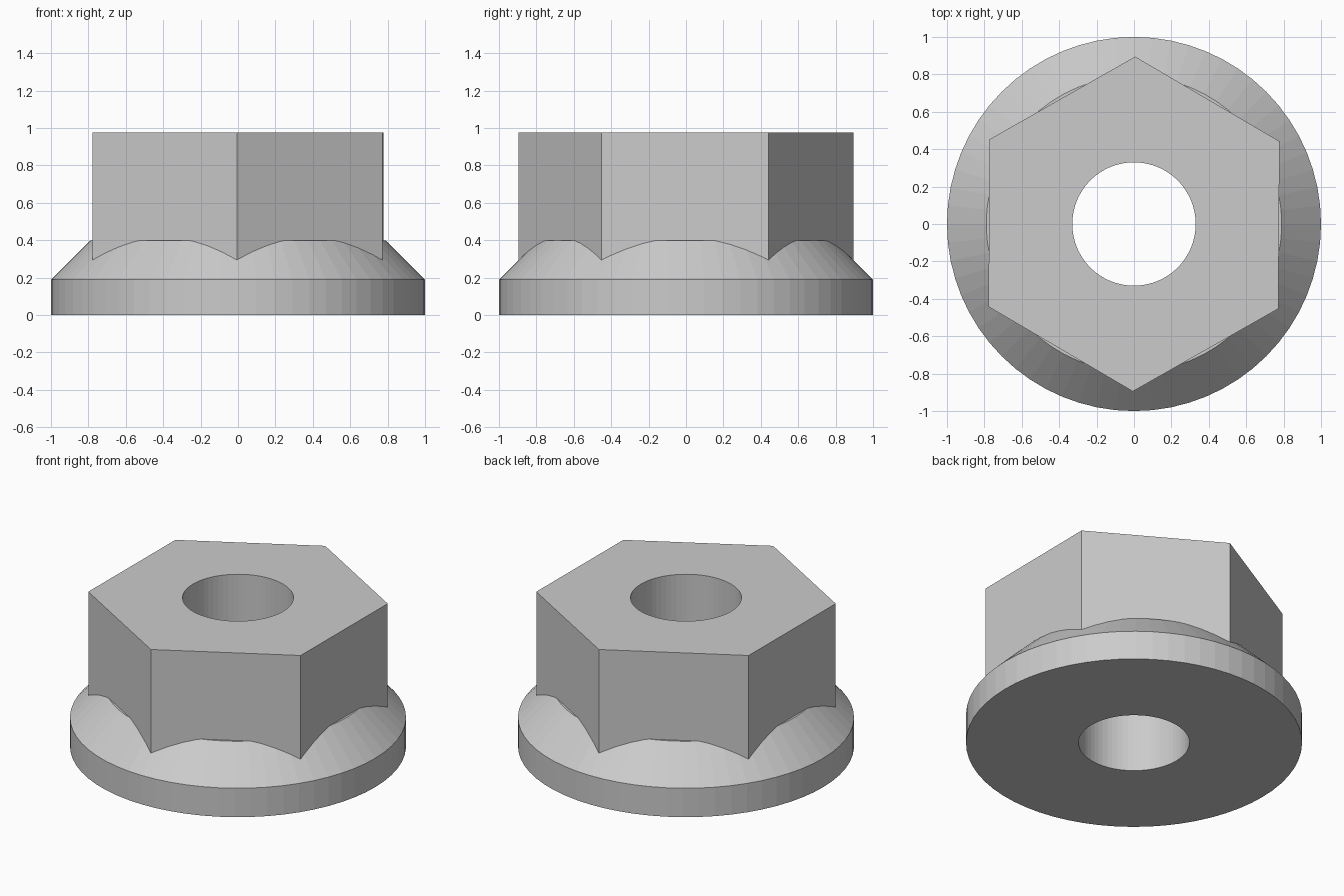
import bpy, bmesh
from math import cos, sin, radians, tau

if "Cube" in bpy.data.objects:
    bpy.data.objects.remove(bpy.data.objects["Cube"])

SEGMENTS = 64
BORE_RADIUS = 0.33


def stacked_rings(name, rings, sides, turn=0.0):
    """Closed solid from (radius, z) rings, capped at both ends."""
    bm = bmesh.new()
    loops = [[bm.verts.new((r * cos(tau * i / sides + turn),
                            r * sin(tau * i / sides + turn), z))
              for i in range(sides)] for r, z in rings]
    for low, high in zip(loops, loops[1:]):
        for i in range(sides):
            j = (i + 1) % sides
            bm.faces.new((low[i], low[j], high[j], high[i]))
    bm.faces.new(loops[0][::-1])
    bm.faces.new(loops[-1])
    mesh = bpy.data.meshes.new(name)
    bm.to_mesh(mesh)
    bm.free()
    obj = bpy.data.objects.new(name, mesh)
    bpy.context.collection.objects.link(obj)
    return obj


def combine(target, tool, operation):
    """Apply a boolean and discard the tool object."""
    mod = target.modifiers.new(operation.title(), 'BOOLEAN')
    mod.object, mod.operation, mod.solver = tool, operation, 'EXACT'
    bpy.context.view_layer.objects.active = target
    bpy.ops.object.modifier_apply(modifier=mod.name)
    bpy.data.objects.remove(tool)


# Round washer flange with a 45 degree shoulder
nut = stacked_rings("flange_nut", [(1.0, 0.0), (1.0, 0.19), (0.79, 0.40)], SEGMENTS)

# Hexagonal body, points along y, turned very slightly
hex_body = stacked_rings("hex_body", [(0.895, 0.1), (0.895, 0.975)], 6, radians(29.6))
combine(nut, hex_body, 'UNION')

# Straight through bore
bore = stacked_rings("bore_cutter", [(BORE_RADIUS, -0.2), (BORE_RADIUS, 1.2)], SEGMENTS)
combine(nut, bore, 'DIFFERENCE')
